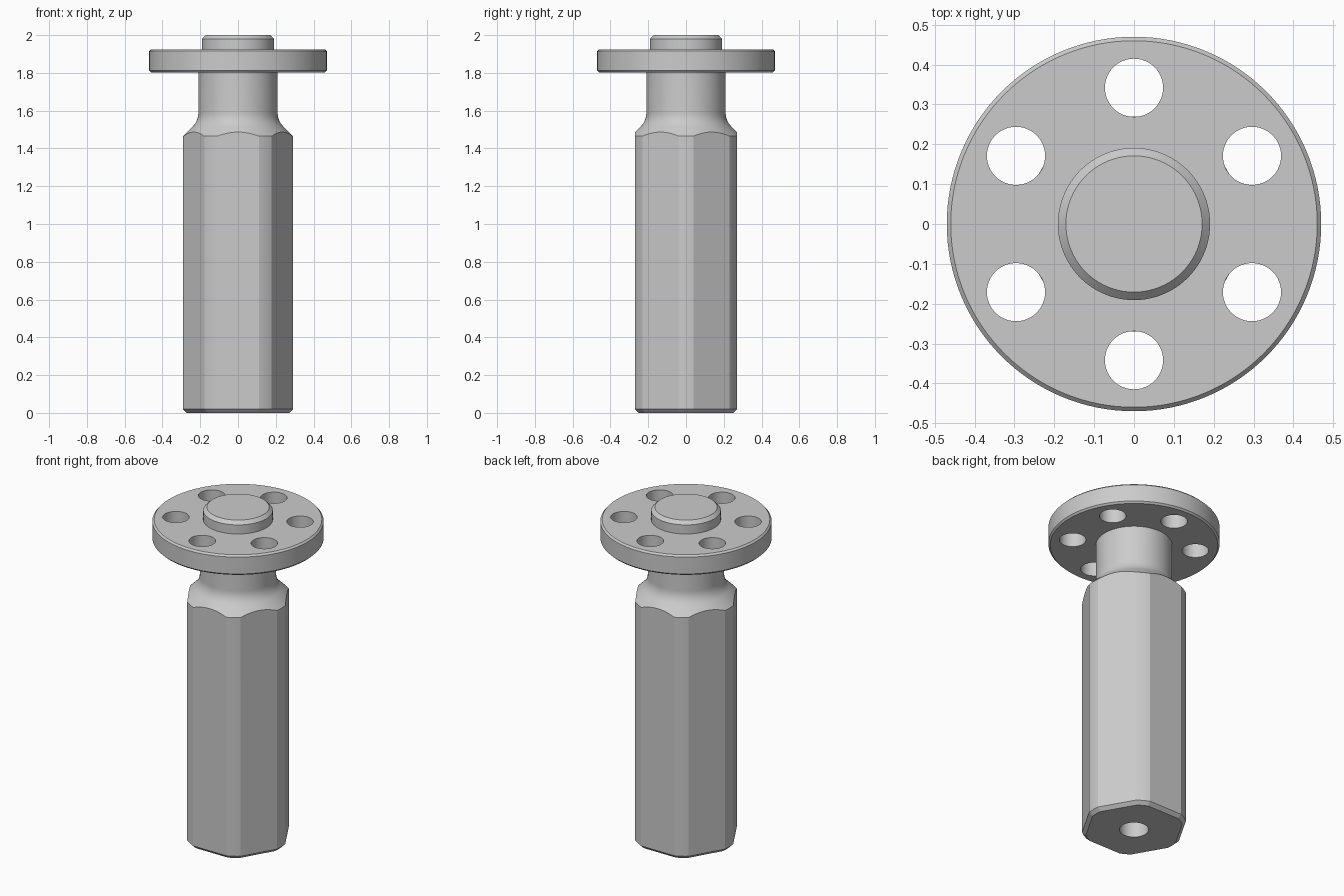
import bpy, bmesh
from math import sin, cos, acos, pi, radians

if "Cube" in bpy.data.objects:
    bpy.data.objects.remove(bpy.data.objects["Cube"])


def make_object(name, bm):
    bmesh.ops.recalc_face_normals(bm, faces=bm.faces[:])
    mesh = bpy.data.meshes.new(name)
    bm.to_mesh(mesh)
    bm.free()
    obj = bpy.data.objects.new(name, mesh)
    bpy.context.collection.objects.link(obj)
    return obj


def loft(name, loops):
    """Closed solid through a stack of equal-length point loops."""
    bm = bmesh.new()
    rings = [[bm.verts.new(p) for p in loop] for loop in loops]
    n = len(rings[0])
    for a, b in zip(rings, rings[1:]):
        for i in range(n):
            j = (i + 1) % n
            bm.faces.new((a[i], a[j], b[j], b[i]))
    bm.faces.new(rings[0][::-1])
    bm.faces.new(rings[-1])
    return make_object(name, bm)


def turned(name, profile, segments=96, cx=0, cy=0):
    """Solid of revolution from (radius, z) pairs, bottom to top."""
    angles = [2 * pi * i / segments for i in range(segments)]
    return loft(name, [[(cx + r * cos(t), cy + r * sin(t), z) for t in angles]
                       for r, z in profile])


def hex_loop(apothem, radius, z, steps=4):
    """Hexagon whose corners are turned down to a given radius."""
    half = pi / 6 - acos(apothem / radius)
    return [(radius * cos(t), radius * sin(t), z)
            for k in range(6)
            for t in (k * pi / 3 + half * (2 * i / steps - 1) for i in range(steps + 1))]


def boolean(target, tool, operation):
    mod = target.modifiers.new(operation.lower(), 'BOOLEAN')
    mod.operation = operation
    mod.solver = 'EXACT'
    mod.object = tool
    bpy.context.view_layer.objects.active = target
    bpy.ops.object.modifier_apply(modifier=mod.name)
    bpy.data.objects.remove(tool, do_unlink=True)


# Hexagonal shaft with chamfered foot
shaft = loft("flanged_hex_shaft", [hex_loop(0.25, 0.272, 0),
                                   hex_loop(0.27, 0.292, 0.02),
                                   hex_loop(0.27, 0.292, 1.86)])

# Turned shoulder: 45 degree cone, concave fillet, round neck
fillet = [(0.31 - 0.1 * cos(t), 1.588 - 0.1 * sin(t))
          for t in (radians(45 * (1 - i / 8)) for i in range(9))]
neck = turned("neck_form", [(0.357, -0.1), (0.357, 1.4)] + fillet + [(0.21, 1.9)])
boolean(shaft, neck, 'INTERSECT')

# Round flange with centre boss
flange = turned("flange", [(0.46, 1.803), (0.47, 1.813), (0.47, 1.915), (0.46, 1.925),
                           (0.191, 1.925), (0.191, 1.98), (0.171, 2.0)], 128)
boolean(shaft, flange, 'UNION')

# Six bolt holes through the flange
for k in range(6):
    a = pi / 2 + k * pi / 3
    hole = turned("bolt_hole", [(0.073, 1.75), (0.073, 2.1)], 48,
                  0.342 * cos(a), 0.342 * sin(a))
    boolean(shaft, hole, 'DIFFERENCE')

# Blind bore in the foot
boolean(shaft, turned("foot_bore", [(0.08, -0.1), (0.08, 0.5)], 48), 'DIFFERENCE')

# Smooth curved faces, crisp machined edges
bpy.ops.object.select_all(action='DESELECT')
shaft.select_set(True)
bpy.context.view_layer.objects.active = shaft
bpy.ops.object.shade_smooth_by_angle(angle=radians(15))
